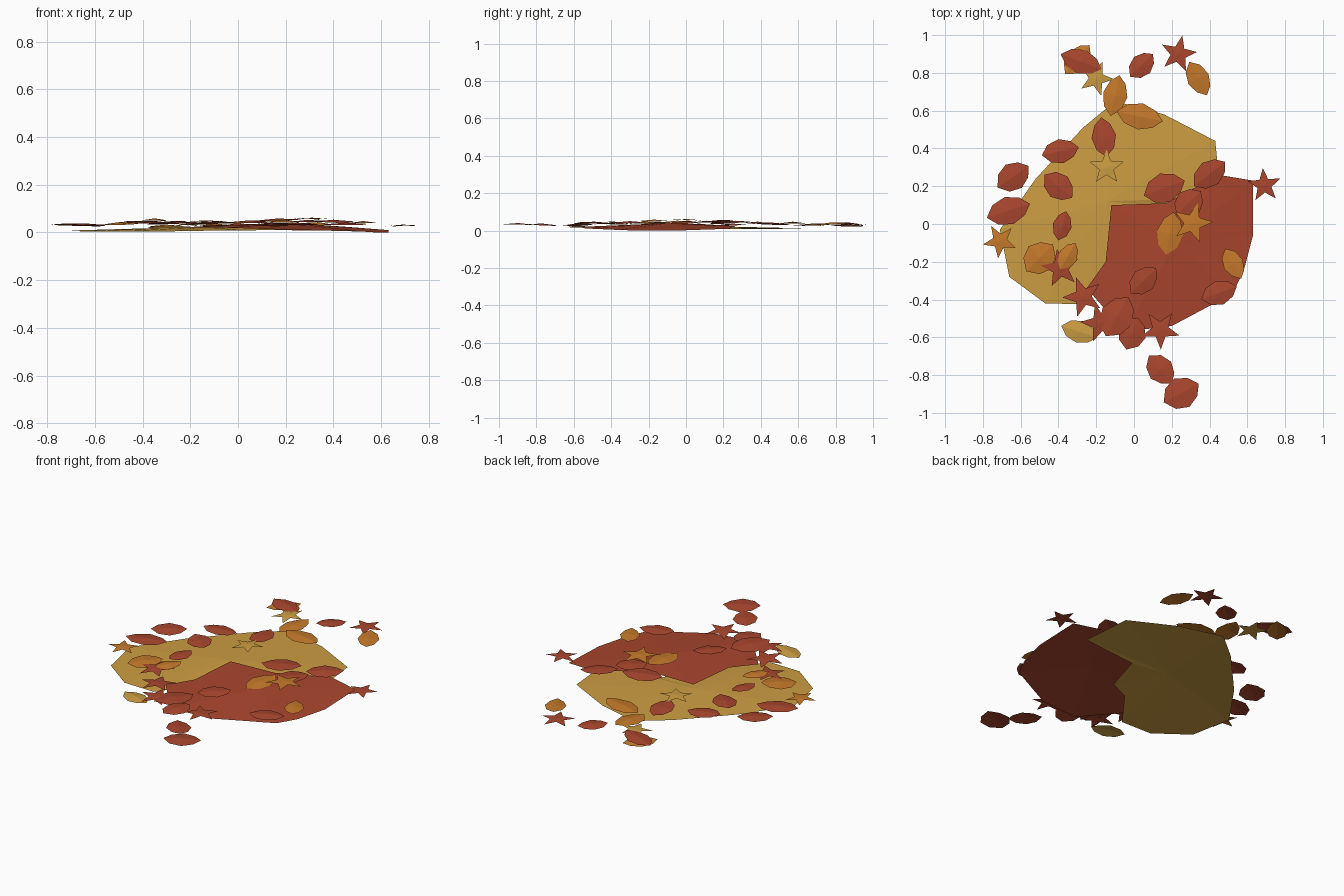
import bpy, math, random
from mathutils import Matrix, Vector

random.seed(4)


def material(name, rgb):
    m = bpy.data.materials.new(name)
    m.diffuse_color = (*rgb, 1)
    return m


RED = material("rust red", (0.40, 0.062, 0.027))
GOLD = material("golden yellow", (0.61, 0.34, 0.055))
ORANGE = material("burnt orange", (0.57, 0.195, 0.024))


def fan(name, rim, centre, mat):
    """Faceted sheet: a rim joined to one central point."""
    n = len(rim)
    me = bpy.data.meshes.new(name)
    me.from_pydata([*rim, centre], [], [(i, (i + 1) % n, n) for i in range(n)])
    me.materials.append(mat)
    ob = bpy.data.objects.new(name, me)
    bpy.context.collection.objects.link(ob)
    return ob


def place(ob, x, y, z, angle, tilt):
    ob.matrix_world = (Matrix.Translation((x, y, z))
                       @ Matrix.Rotation(random.uniform(-tilt, tilt), 4, 'X')
                       @ Matrix.Rotation(random.uniform(-tilt, tilt), 4, 'Y')
                       @ Matrix.Rotation(math.radians(angle), 4, 'Z'))


# Two big shallow sheets forming the pile
fan("gold_pile_sheet", [
    (.43, .44, .012), (.16, .58, .012), (-.1, .65, .012), (-.27, .51, .01),
    (-.52, .24, .008), (-.71, -.03, .008), (-.66, -.28, .005), (-.47, -.42, .005),
    (-.27, -.425, .005), (-.10, -.20, .008), (.03, -.14, .008), (.10, .10, .01),
    (.46, .14, .008)], (-.15, .12, .024), GOLD)

fan("red_pile_sheet", [
    (-.12, .10, .030), (.17, .11, .034), (.45, .26, .024), (.63, .23, .01),
    (.63, -.06, 0), (.58, -.25, 0), (.52, -.37, .004), (.2, -.54, .012),
    (-.05, -.57, .02), (-.25, -.34, .02), (-.15, -.2, .026)], (.22, -.1, .04), RED)

# Oval leaves: x, y, z, angle, length, width, colour
LEAVES = [
    (-.30, .87, .03, 50, .20, .12, ORANGE), (-.28, .86, .042, -20, .23, .13, RED),
    (.04, .84, .03, 45, .17, .12, RED), (.34, .77, .04, -62, .20, .12, ORANGE),
    (-.10, .68, .035, 78, .22, .13, ORANGE), (.03, .57, .045, -12, .25, .14, ORANGE),
    (-.16, .46, .04, 97, .21, .13, RED), (-.39, .385, .045, 12, .20, .13, RED),
]
LEAVES += [
    (-.64, .25, .035, 35, .20, .15, RED), (-.40, .20, .045, -40, .19, .14, RED),
    (-.665, .07, .035, 18, .24, .15, RED), (-.38, -.01, .045, 75, .16, .10, RED),
    (-.50, -.18, .04, 45, .20, .17, ORANGE), (-.35, -.17, .056, 60, .16, .10, ORANGE),
    (-.29, -.57, .025, -18, .20, .12, GOLD), (.16, .19, .055, 20, .23, .16, RED),
]
LEAVES += [
    (.40, .265, .05, 38, .21, .14, RED), (.29, .11, .05, 45, .18, .15, RED),
    (.19, -.05, .05, 80, .23, .14, ORANGE), (.05, -.30, .048, 45, .19, .13, RED),
    (.525, -.21, .045, -62, .18, .11, ORANGE), (.45, -.365, .038, 20, .20, .13, RED),
    (-.09, -.49, .045, 60, .24, .18, RED), (-.01, -.58, .035, 70, .18, .15, RED),
    (.14, -.77, .035, -50, .19, .14, RED), (.25, -.895, .038, 28, .21, .17, RED),
]
# Half outline (along, across) mirrored about the midrib
HALF = [(-.30, .36), (.02, .5), (.32, .32)]
for x, y, z, a, length, width, mat in LEAVES:
    droop = .006
    side = [(u * length, v * width, -droop) for u, v in HALF]
    rim = [(-length / 2, 0, -.003)]
    rim += [(u, -v, w) for u, v, w in side]
    rim += [(length / 2, 0, -.003)]
    rim += side[::-1]
    place(fan("oval_leaf", rim, (0, 0, .003), mat), x, y, z, a, .05)

# Five-pointed leaves: x, y, z, angle, radius, colour
STARS = [
    (.235, .90, .033, 78, .10, RED), (-.20, .77, .035, 70, .095, GOLD),
    (-.145, .30, .048, 90, .095, GOLD), (.69, .205, .03, 95, .092, RED),
    (-.71, -.09, .035, 120, .092, ORANGE), (.31, .005, .059, 75, .11, ORANGE),
    (-.39, -.235, .045, 100, .105, RED), (-.27, -.385, .045, 110, .11, RED),
    (-.18, -.525, .04, 105, .105, RED), (.14, -.56, .038, 55, .105, RED),
]
for x, y, z, a, r, mat in STARS:
    rim = []
    for i in range(10):
        t = math.radians(36 * i)
        rr = r if i % 2 == 0 else r * .42
        rim.append((rr * math.cos(t), rr * math.sin(t), -.004 if i % 2 == 0 else 0))
    place(fan("star_leaf", rim, (0, 0, .003), mat), x, y, z, a, .05)
